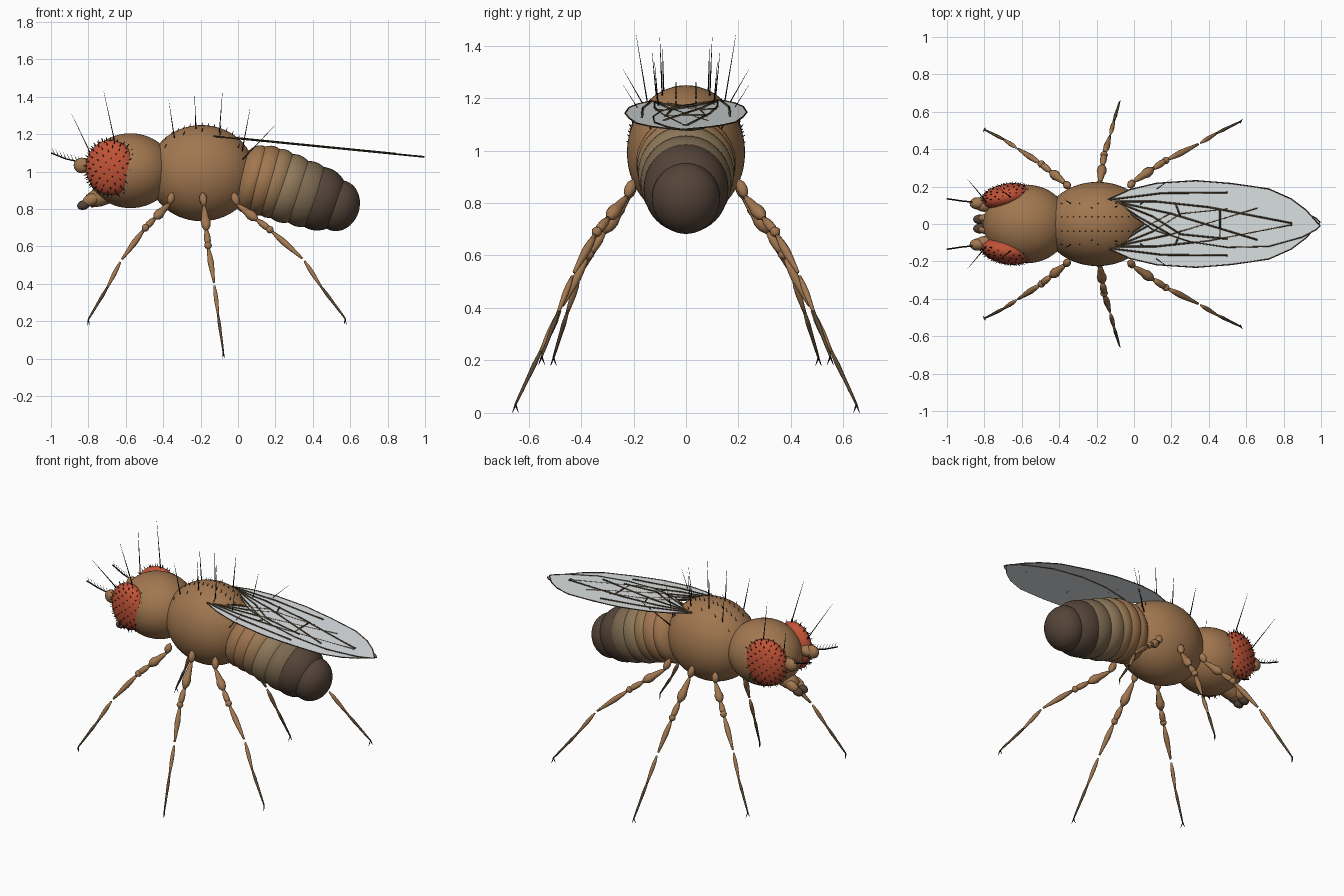
import bpy, bmesh, math
from mathutils import Vector, Matrix

cube = bpy.data.objects.get("Cube")
if cube:
    bpy.data.objects.remove(cube, do_unlink=True)


def material(name, r, g, b):
    m = bpy.data.materials.new(name)
    m.use_nodes = True
    m.diffuse_color = (r, g, b, 1)
    bsdf = m.node_tree.nodes["Principled BSDF"]
    bsdf.inputs["Base Color"].default_value = (r, g, b, 1)
    bsdf.inputs["Roughness"].default_value = 0.7
    return m


BROWN = material("body brown", .36, .185, .08)
OCHRE = material("ochre band", .33, .195, .09)
TAN = material("tan band", .28, .195, .105)
UMBER = material("umber band", .2, .14, .08)
DARK = material("dark brown", .09, .058, .04)
RED = material("eye red", .53, .085, .038)
WING = material("wing grey", .73, .77, .78)
VEIN = material("vein brown", .1, .065, .033)
BLACK = material("bristle black", .015, .012, .01)
SIDES = (("near", -1), ("far", 1))


def finish(bm, name, mat, smooth=True):
    bmesh.ops.recalc_face_normals(bm, faces=bm.faces)
    me = bpy.data.meshes.new(name)
    for f in bm.faces:
        f.smooth = smooth
    bm.to_mesh(me)
    bm.free()
    me.materials.append(mat)
    ob = bpy.data.objects.new(name, me)
    bpy.context.scene.collection.objects.link(ob)


def ellipsoid(name, centre, radii, mat, pitch=0, yaw=0, seg=40):
    """Sphere with its poles along its own x axis; returns its matrix."""
    mx = (Matrix.Translation(centre) @ Matrix.Rotation(yaw, 4, 'Z')
          @ Matrix.Rotation(pitch, 4, 'Y') @ Matrix.Diagonal((*radii, 1)))
    bm = bmesh.new()
    bmesh.ops.create_uvsphere(bm, u_segments=seg, v_segments=seg // 2, radius=1,
                              matrix=mx @ Matrix.Rotation(math.pi / 2, 4, 'Y'))
    finish(bm, name, mat)
    return mx


def spindle(bm, a, b, radii, sides=10):
    """Turned shape from a to b through evenly spaced radii."""
    a, b = Vector(a), Vector(b)
    q = (b - a).to_track_quat('Z', 'Y')
    rings = []
    for i, r in enumerate(radii):
        c = a.lerp(b, i / (len(radii) - 1))
        rings.append([bm.verts.new(c + q @ Vector((r * math.cos(t), r * math.sin(t), 0)))
                      for t in (math.tau * k / sides for k in range(sides))])
    for r0, r1 in zip(rings, rings[1:]):
        for k in range(sides):
            n = (k + 1) % sides
            bm.faces.new((r0[k], r0[n], r1[n], r1[k]))
    bm.faces.new(rings[0])
    bm.faces.new(rings[-1])


def hair(bm, a, b, r):
    spindle(bm, a, b, (r, r * .65, r * .15), 4)


def path(bm, pts, r):
    for a, b in zip(pts, pts[1:]):
        spindle(bm, a, b, (r, r), 6)


# Thorax and head
T_C, T_R = Vector((-.195, 0, .992)), Vector((.285, .225, .257))
ellipsoid("thorax", T_C, T_R, BROWN, seg=56)
ellipsoid("head", (-.575, 0, 1.005), (.23, .21, .2), BROWN, seg=56)

# Abdomen: overlapping rings dropping to the tail
for i, (x, z, length, w, h, mat) in enumerate((
        (.08, .96, .1, .185, .187, BROWN), (.14, .952, .12, .19, .192, BROWN),
        (.2, .937, .12, .187, .19, OCHRE), (.27, .91, .14, .183, .188, TAN),
        (.36, .88, .145, .174, .18, UMBER), (.435, .855, .15, .162, .172, DARK),
        (.535, .818, .115, .13, .138, DARK))):
    ellipsoid(f"abdomen_ring_{i + 1}", (x, 0, z), (length, w, h), mat, pitch=.3)

# Mouthparts
bm = bmesh.new()
spindle(bm, (-.66, 0, .9), (-.8, 0, .84), (.06, .055, .05, .035), 16)
finish(bm, "proboscis", BROWN)

for side, s in SIDES:
    ellipsoid(f"{side}_mouth_lobe", (-.825, s * .025, .822), (.036, .026, .026), DARK, -.3, seg=16)
    ellipsoid(f"{side}_palp", (-.785, s * .03, .85), (.05, .025, .032), BROWN, -.4, seg=16)

    # Antenna with a feathered whisker
    ellipsoid(f"{side}_antenna_base", (-.8, s * .1, 1.035), (.05, .035, .035), BROWN, seg=16)
    ellipsoid(f"{side}_antenna_bulb", (-.835, s * .11, 1.033), (.044, .033, .042), BROWN, seg=16)
    bm = bmesh.new()
    bend = [Vector((-.84, s * .115, 1.05)), Vector((-.92, s * .123, 1.068)),
            Vector((-1, s * .135, 1.1))]
    path(bm, bend, .004)
    for k in range(8):
        t = k / 4
        p = bend[int(t)].lerp(bend[int(t) + 1], t % 1)
        hair(bm, p, p + Vector((-.015, 0, .035)), .002)
    finish(bm, f"{side}_antenna_whisker", BLACK)

    # Compound eye with short hairs spread over it
    mx = ellipsoid(f"{side}_eye", (-.682, s * .145, 1.022), (.134, .07, .148), RED, 0, s * .2)
    bm = bmesh.new()
    count = 170
    for k in range(count):
        h = 1 - 2 * (k + .5) / count
        t = k * math.pi * (3 - math.sqrt(5))
        w = math.sqrt(1 - h * h)
        n = Vector((w * math.cos(t), w * math.sin(t), h))
        if n.y * s > -.1:
            hair(bm, mx @ (n * .98), mx @ (n * 1.13), .0035)
    finish(bm, f"{side}_eye_hairs", BLACK)

    # Long bristles on head and thorax: base, tip
    bm = bmesh.new()
    for a, b in (((-.655, .14, 1.14), (-.72, .19, 1.44)),
                 ((-.79, .12, 1.1), (-.89, .24, 1.31)),
                 ((-.34, .11, 1.18), (-.37, .13, 1.38)),
                 ((-.225, .085, 1.22), (-.232, .09, 1.41)),
                 ((-.1, .09, 1.2), (-.083, .1, 1.43)),
                 ((.02, .1, 1.1), (.065, .12, 1.34)),
                 ((.02, .12, 1.06), (.2, .24, 1.25))):
        hair(bm, (a[0], a[1] * s, a[2]), (b[0], b[1] * s, b[2]), .0035)
    finish(bm, f"{side}_long_bristles", BLACK)

    # Rows of short bristles on the back
    bm = bmesh.new()
    for y, n in ((.038, 13), (.11, 5)):
        for k in range(n):
            x = -.39 + .39 * k / (n - 1)
            u = 1 - ((x - T_C.x) / T_R.x) ** 2 - (y / T_R.y) ** 2
            z = T_C.z + T_R.z * math.sqrt(max(u, 0))
            hair(bm, (x, s * y, z - .005), (x + .008, s * y, z + .02), .003)
    finish(bm, f"{side}_back_bristles", BLACK)

    # Wing: thin plate sloping down to the tail, edged and crossed by veins
    def on_wing(p, lift=0):
        return Vector((p[0], s * p[1], 1.177 - .0985 * p[0] + s * .002 + lift))

    outline = ((-.14, .13), (-.02, .185), (.12, .218), (.33, .232), (.52, .217), (.72, .188),
               (.84, .135), (.92, .075), (.995, -.01), (.975, -.03), (.9, -.07),
               (.72, -.12), (.5, -.125), (.3, -.095), (.1, -.03), (-.02, .055))
    bm = bmesh.new()
    face = bm.faces.new([bm.verts.new(on_wing(p)) for p in outline])
    ext = bmesh.ops.extrude_face_region(bm, geom=[face])
    for v in ext["geom"]:
        if isinstance(v, bmesh.types.BMVert):
            v.co.z -= .003
    finish(bm, f"{side}_wing", WING, smooth=False)

    bm = bmesh.new()
    path(bm, [on_wing(p) for p in outline + outline[:1]], .003)
    for vein in (((-.13, .13), (.15, .165), (.5, .168)),
                 ((-.1, .12), (.12, .12), (.4, .09), (.84, .005)),
                 ((-.1, .12), (.2, .055), (.66, -.085)),
                 ((-.1, .12), (.1, .04), (.25, -.055), (.5, -.08)),
                 ((-.1, .12), (.02, .04), (.2, -.06)),
                 ((.22, .115), (.25, .035)), ((.46, .078), (.46, -.025)),
                 ((.84, .012), (.84, -.012))):
        path(bm, [on_wing(p, .001) for p in vein], .0045)
    finish(bm, f"{side}_wing_veins", VEIN)

    # Legs: hip, thigh, knee, shin, foot
    for leg, pts in (
            ("front", ((-.35, .2, .89), (-.365, .215, .83), (-.495, .32, .7),
                       (-.625, .405, .525), (-.8, .505, .21))),
            ("middle", ((-.19, .2, .89), (-.182, .22, .82), (-.16, .37, .605),
                        (-.127, .475, .4), (-.078, .65, .032))),
            ("hind", ((-.025, .2, .89), (-.005, .225, .825), (.17, .34, .69),
                      (.35, .43, .53), (.573, .55, .215)))):
        hip, top, knee, ankle, toe = [Vector((x, s * y, z)) for x, y, z in pts]
        name = f"{side}_{leg}"
        bm = bmesh.new()
        spindle(bm, hip, hip.lerp(top, 1.1), (.004, .018, .022, .018, .005))
        mid = top.lerp(knee, .62)
        spindle(bm, top, mid, (.006, .013, .017, .02, .027, .024, .009))
        spindle(bm, mid, knee, (.009, .017, .018, .012))
        out = (ankle - knee).normalized() * .022
        spindle(bm, knee - out, knee + out, (.005, .017, .021, .017, .005))
        spindle(bm, knee + out, knee.lerp(ankle, .96), (.008, .014, .017, .014, .01, .006))
        shin = ankle.lerp(toe, .42) + Vector((0, s * .006, -.012))
        spindle(bm, ankle.lerp(shin, .06), shin, (.005, .011, .012, .009, .006))
        finish(bm, f"{name}_leg", BROWN)

        bm = bmesh.new()
        spindle(bm, shin, toe, (.006, .009, .007, .006, .004))
        finish(bm, f"{name}_foot", VEIN)

        bm = bmesh.new()
        for spread in (-1, 1):
            claw = Vector((.006 * spread, s * .012 * spread, -.032))
            hair(bm, toe, toe + claw, .004)
        finish(bm, f"{name}_claws", BLACK)
